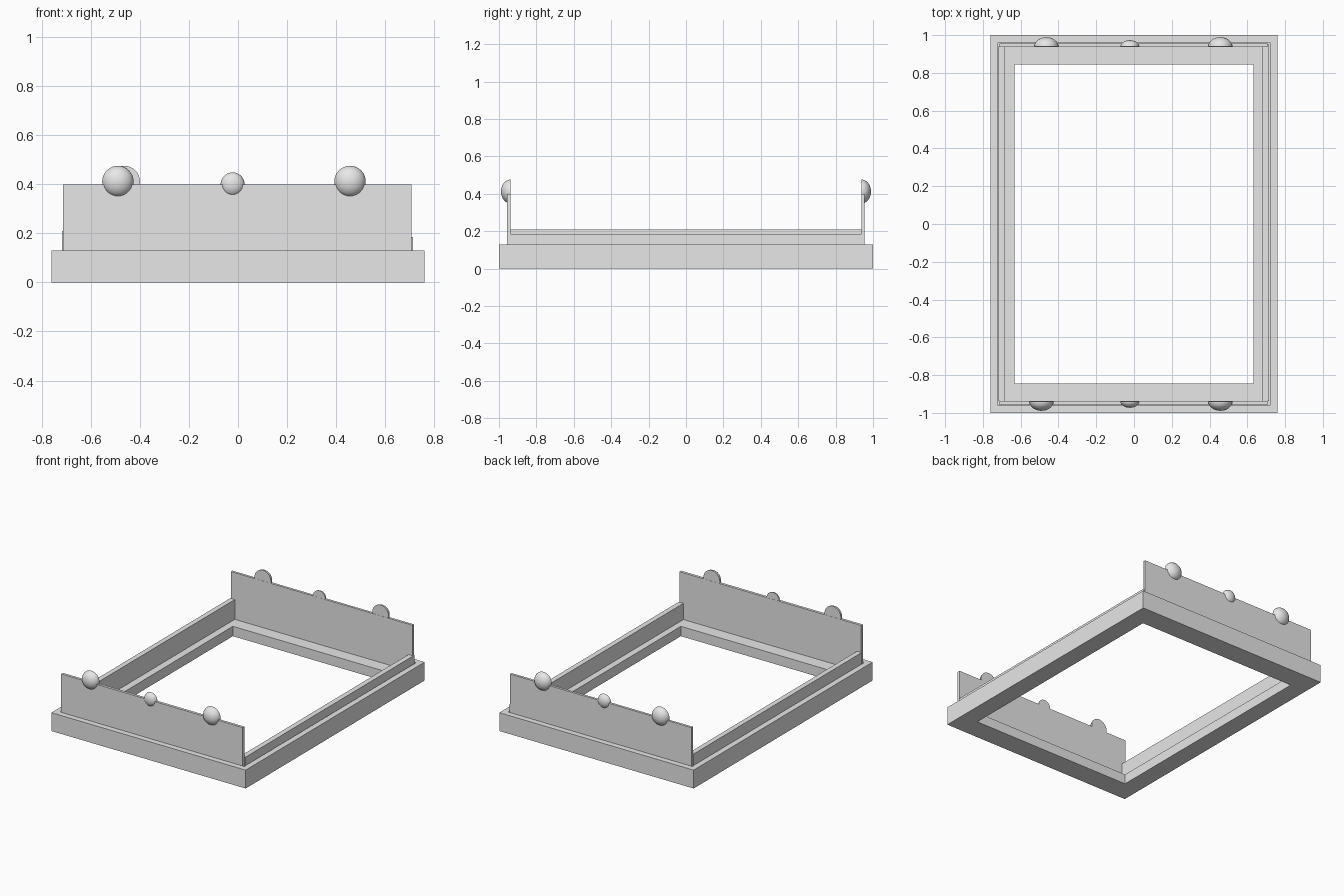
import bpy, bmesh
from mathutils import Matrix, Vector

if "Cube" in bpy.data.objects:
    bpy.data.objects.remove(bpy.data.objects["Cube"])

grey = bpy.data.materials.new("plain grey")
grey.diffuse_color = (0.8, 0.8, 0.8, 1)
grey.use_nodes = True
grey.node_tree.nodes["Principled BSDF"].inputs["Base Color"].default_value = grey.diffuse_color


def finish(bm, name):
    bmesh.ops.recalc_face_normals(bm, faces=bm.faces)
    mesh = bpy.data.meshes.new(name)
    bm.to_mesh(mesh)
    bm.free()
    mesh.materials.append(grey)
    obj = bpy.data.objects.new(name, mesh)
    bpy.context.collection.objects.link(obj)
    return obj


def box(name, x0, x1, y0, y1, z0, z1):
    bm = bmesh.new()
    centre = Vector((x0 + x1, y0 + y1, z0 + z1)) / 2
    size = (x1 - x0, y1 - y0, z1 - z0, 1)
    bmesh.ops.create_cube(bm, size=1, matrix=Matrix.Translation(centre) @ Matrix.Diagonal(size))
    return finish(bm, name)


def dome(name, x, z, radius, depth, side):
    # Flattened half sphere, bulging outward and closed by a flat inner face
    bm = bmesh.new()
    bmesh.ops.create_uvsphere(bm, u_segments=32, v_segments=16, radius=1)
    cut = bmesh.ops.bisect_plane(bm, geom=bm.verts[:] + bm.edges[:] + bm.faces[:], dist=1e-5,
                                 plane_co=(0, 0, 0), plane_no=(0, side, 0), clear_inner=True)
    rim = [e for e in bm.edges if e.is_boundary]
    bmesh.ops.contextual_create(bm, geom=rim)
    bm.transform(Matrix.Translation((x, side * 0.939, z)) @ Matrix.Diagonal((radius, depth, radius, 1)))
    obj = finish(bm, name)
    bpy.ops.object.select_all(action='DESELECT')
    obj.select_set(True)
    bpy.context.view_layer.objects.active = obj
    bpy.ops.object.shade_smooth_by_angle()


# Base frame: rectangular rings swept around a stepped cross-section
profile = [(0.76, 1.0, 0), (0.76, 1.0, 0.13), (0.72, 0.96, 0.13),
           (0.72, 0.96, 0.07), (0.632, 0.845, 0.07), (0.632, 0.845, 0)]
bm = bmesh.new()
rings = [[bm.verts.new((sx * hx, sy * hy, z)) for sx, sy in ((-1, -1), (1, -1), (1, 1), (-1, 1))]
         for hx, hy, z in profile]
for i, ring in enumerate(rings):
    following = rings[(i + 1) % len(rings)]
    for j in range(4):
        k = (j + 1) % 4
        bm.faces.new((ring[j], ring[k], following[k], following[j]))
finish(bm, "base_frame")

# Side rails standing in the recess, the left one slightly taller
box("left_rail", -0.718, -0.682, -0.937, 0.94, 0.07, 0.21)
box("right_rail", 0.677, 0.714, -0.937, 0.951, 0.07, 0.185)

# End panels
box("front_panel", -0.713, 0.707, -0.957, -0.938, 0.07, 0.4)
box("back_panel", -0.713, 0.707, 0.938, 0.955, 0.07, 0.4)

# Knobs along the top edges of both panels
for label, side, left_x in (("front", -1, -0.49), ("back", 1, -0.464)):
    dome(label + "_left_knob", left_x, 0.412, 0.064, 0.05, side)
    dome(label + "_right_knob", 0.457, 0.412, 0.064, 0.05, side)
    dome(label + "_middle_knob", -0.022, 0.4, 0.049, 0.034, side)
